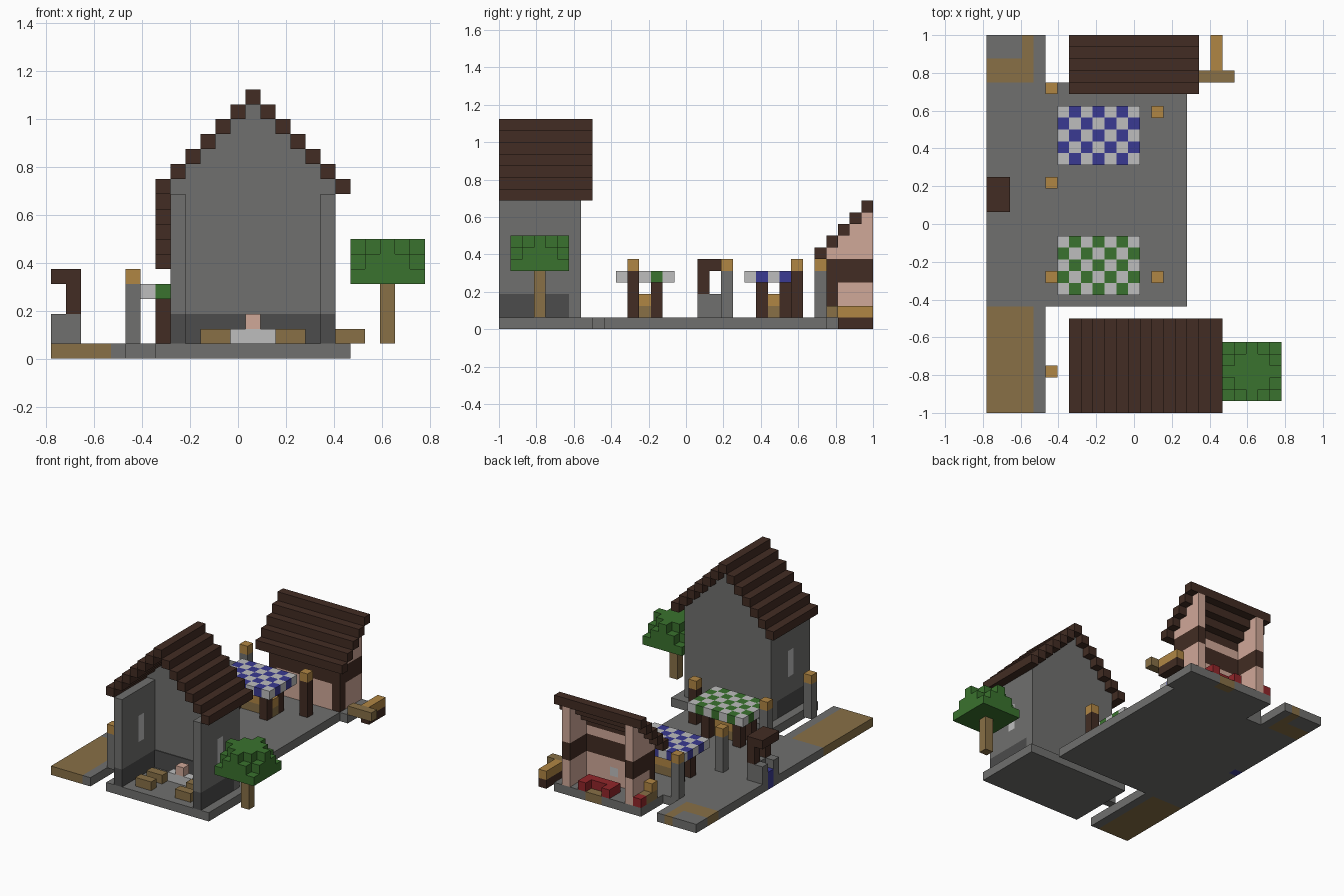
import bpy, bmesh
from mathutils import Matrix, Vector

cube = bpy.data.objects.get("Cube")
if cube:
    bpy.data.objects.remove(cube)

UNIT = 1 / 16
ORIGIN = Vector((-12.5, -16, 0))


def linear(c):
    c /= 255
    return c / 12.92 if c <= 0.04045 else ((c + 0.055) / 1.055) ** 2.4


def paint(name, r, g, b):
    m = bpy.data.materials.new(name)
    colour = (linear(r), linear(g), linear(b), 1)
    m.diffuse_color = colour
    m.use_nodes = True
    m.node_tree.nodes["Principled BSDF"].inputs["Base Color"].default_value = colour
    return m


STONE = paint("stone_grey", 112, 112, 110)
DARK = paint("dark_stone", 76, 76, 76)
TIMBER = paint("dark_timber", 66, 44, 35)
SAND = paint("sandy_wood", 136, 112, 70)
LAMP = paint("golden_wood", 176, 134, 68)
PLASTER = paint("pink_plaster", 208, 168, 152)
WHITE = paint("white_cloth", 190, 190, 190)
BLUE = paint("blue_cloth", 58, 58, 146)
GREEN = paint("leaf_green", 58, 114, 46)
RED = paint("red_cushion", 146, 38, 42)


def blocks(name, *parts):
    """Each part is (material, start corner, size) in block units."""
    bm = bmesh.new()
    mesh = bpy.data.meshes.new(name)
    slots = []
    for mat, start, size in parts:
        if mat not in slots:
            slots.append(mat)
            mesh.materials.append(mat)
        size = Vector(size)
        centre = (Vector(start) + size / 2 + ORIGIN) * UNIT
        made = bmesh.ops.create_cube(bm, size=1, matrix=Matrix.LocRotScale(centre, None, size * UNIT))
        for face in {f for v in made["verts"] for f in v.link_faces}:
            face.material_index = slots.index(mat)
    bm.to_mesh(mesh)
    bm.free()
    obj = bpy.data.objects.new(name, mesh)
    bpy.context.collection.objects.link(obj)
    return obj


# Ground
blocks("plaza", (STONE, (5, 9, 0), (12, 19, 1)), (STONE, (1, 9, 0), (4, 19, 1)),
       (STONE, (0, 9, 0), (1, 9, 1)), (STONE, (0, 19, 0), (1, 9, 1)))
blocks("front_street", (SAND, (0, 0, 0), (4, 9, 1)), (STONE, (4, 0, 0), (1, 9, 1)))
blocks("back_street", (SAND, (0, 28, 0), (3, 2, 1)), (SAND, (3, 28, 0), (1, 4, 1)),
       (STONE, (0, 30, 0), (3, 2, 1)), (STONE, (4, 28, 0), (1, 4, 1)))

# Chapel: open front, stepped gable at the back
blocks("chapel_floor", (STONE, (7, 0, 0), (13, 8, 1)))
for side, x in (("right", 8), ("left", 18)):
    blocks(f"chapel_{side}_wall", (DARK, (x, 0, 1), (1, 6, 2)), (STONE, (x, 0, 3), (1, 3, 8)),
           (STONE, (x, 4, 3), (1, 2, 8)), (STONE, (x, 3, 3), (1, 1, 2)),
           (WHITE, (x, 3, 5), (1, 1, 3)), (STONE, (x, 3, 8), (1, 1, 3)))
blocks("chapel_back_wall", *[(STONE, (x, 6, 1), (1, 1, 16 - abs(x - 13))) for x in range(8, 19)])
blocks("chapel_wall_base", (DARK, (9, 5.9, 1), (9, 0.1, 2)))
blocks("chapel_roof", *[(TIMBER, (x, 0, 17 - abs(x - 13)), (1, 8, 1)) for x in range(7, 20)])
blocks("pews", *[(SAND, (x, y, 1), (2, 1, 1)) for x in (10, 15) for y in (1, 3)])
blocks("altar", (WHITE, (12, 4, 1), (3, 1, 1)), (PLASTER, (13, 4, 2), (1, 1, 1)))

# Tree: crown layers shrink into a diamond
blocks("tree_trunk", (SAND, (22, 3, 1), (1, 1, 4)))
blocks("tree_crown", *[(GREEN, (22 + x, 3 + y, 5 + z), (1, 1, 1))
                       for z in range(3) for x in range(-2, 3) for y in range(-2, 3)
                       if abs(x) + abs(y) <= 4 - z])

# Market stalls with chequered canopies
for name, y0, cloth in (("green", 10, GREEN), ("blue", 21, BLUE)):
    blocks(f"{name}_canopy", *[(cloth if (a + b) % 2 else WHITE, (6 + a, y0 + b, 4), (1, 1, 1))
                               for a in range(7) for b in range(5)])
    blocks(f"{name}_stall_legs", *[(TIMBER, (x, y0 + b, 1), (1, 1, 3)) for x in (7, 11) for b in (1, 3)])
    blocks(f"{name}_stall_counter", (SAND, (8, y0 + 2, 1), (4, 1, 1)), (LAMP, (8, y0 + 2, 2), (4, 1, 1)))

# Lamp posts
for x, y, post in ((5, 3, STONE), (5, 11, STONE), (5, 19, STONE), (5, 27, STONE),
                   (14, 11, TIMBER), (14, 25, TIMBER)):
    blocks("lamp_post", (post, (x, y, 1), (1, 1, 4)), (LAMP, (x, y, 5), (1, 1, 1)))

# Well
blocks("well_base", (STONE, (1, 17, 1), (1, 3, 2)), (STONE, (0, 17, 1), (1, 1, 2)),
       (STONE, (0, 19, 1), (1, 1, 2)))
blocks("well_water", (BLUE, (0, 18, 0), (1, 1, 2)))
blocks("well_frame", (TIMBER, (1, 17, 3), (1, 1, 2)), (TIMBER, (1, 19, 3), (1, 1, 2)),
       (TIMBER, (0, 17, 5), (2, 3, 1)))

# Cottage: open back under a stepped lean-to roof
blocks("cottage_floor", (STONE, (7, 28, 0), (11, 3, 1)), (STONE, (7, 31, 0), (5, 1, 1)),
       (SAND, (12, 31, 0), (2, 1, 1)), (STONE, (14, 31, 0), (4, 1, 1)))
blocks("cottage_roof", *[(TIMBER, (7, 27 + d, 6 + d), (11, 1, 1)) for d in range(5)])
for side, x in (("right", 8), ("left", 16)):
    blocks(f"cottage_{side}_wall", (TIMBER, (x, 28, 1), (1, 1, 3)), (PLASTER, (x, 29, 1), (1, 3, 3)),
           (TIMBER, (x, 28, 4), (1, 4, 2)),
           *[(PLASTER, (x, 28 + d, 6), (1, 1, 1 + d)) for d in range(4)])
blocks("cottage_front_wall", (PLASTER, (9, 28, 1), (3, 1, 3)), (PLASTER, (13, 28, 1), (3, 1, 3)),
       (PLASTER, (12, 28, 1), (1, 1, 1)), (WHITE, (12, 28, 2), (1, 1, 1)),
       (PLASTER, (12, 28, 3), (1, 1, 1)), (TIMBER, (9, 28, 4), (7, 1, 2)),
       (PLASTER, (9, 28, 6), (7, 1, 1)))
blocks("sofa", (RED, (11, 30, 1), (4, 1, 1)), (RED, (11, 31, 1), (1, 1, 1)), (RED, (14, 31, 1), (1, 1, 1)))

# Crates and cart beside the cottage
blocks("crates", (SAND, (7, 29, 1), (1, 2, 1)), (LAMP, (7, 29, 2), (1, 1, 1)), (RED, (7, 31, 1), (1, 1, 1)))
blocks("cart", (TIMBER, (19, 29, 0), (1, 3, 1)), (LAMP, (19, 29, 1), (1, 3, 1)), (SAND, (18, 28, 1), (3, 1, 1)))
